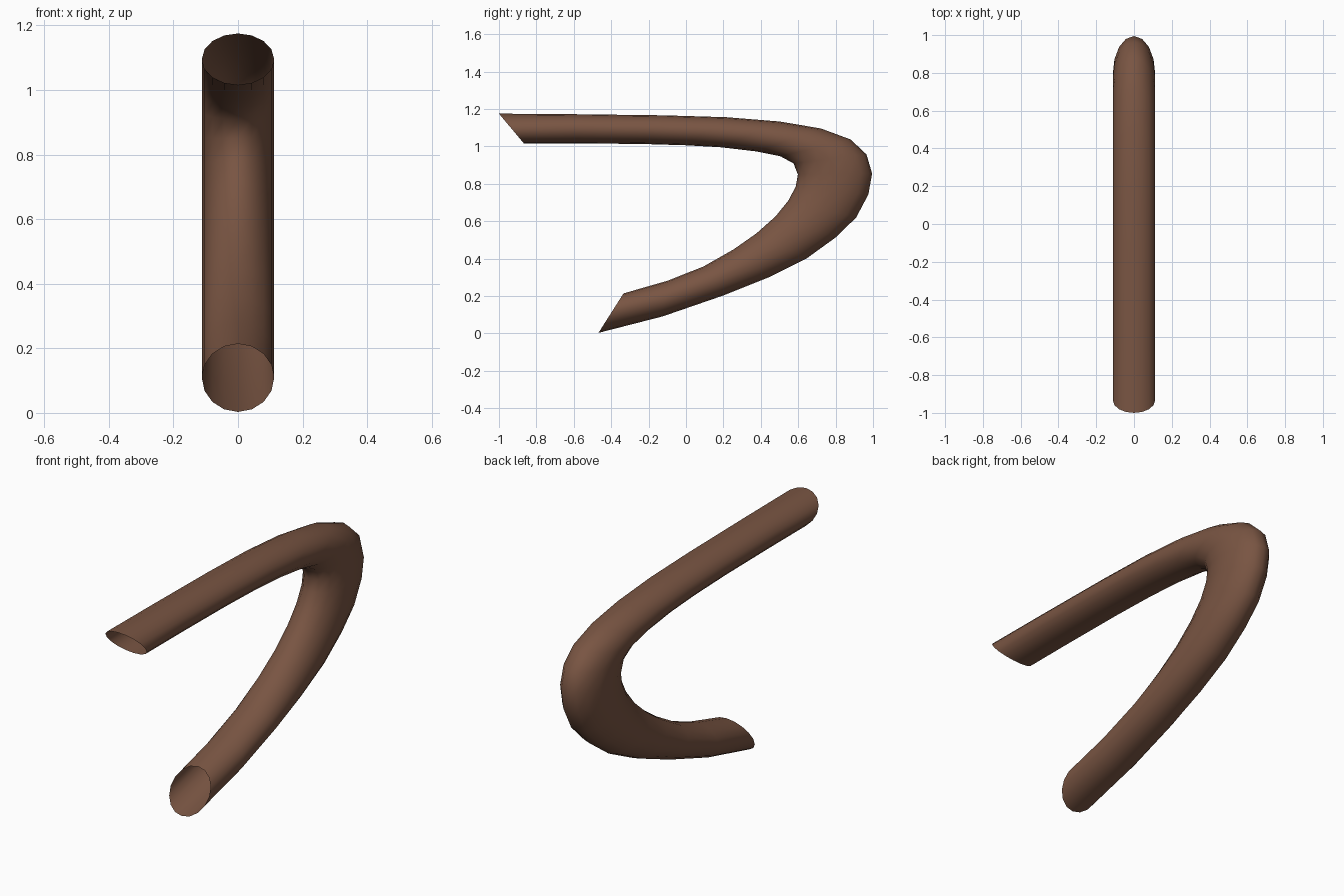
import bpy, bmesh, math

if "Cube" in bpy.data.objects:
    bpy.data.objects.remove(bpy.data.objects["Cube"])

# Paired (y, z) points of each ring: outer edge of the bend, inner edge of the bend
OUTER = [(-1, 1.175), (-.6, 1.172), (-.12, 1.166), (.215, 1.156), (.5, 1.133), (.72, 1.096),
         (.88, 1.037), (.965, .957), (.995, .855), (.975, .743), (.91, .62), (.80, .513),
         (.645, .401), (.44, .299), (.20, .203), (-.125, .091), (-.468, .003)]
INNER = [(-.867, 1.016), (-.58, 1.016), (-.24, 1.013), (0, 1.006), (.19, .995), (.377, .973),
         (.505, .947), (.575, .909), (.598, .85), (.587, .786), (.548, .711), (.479, .626),
         (.377, .535), (.254, .449), (.094, .358), (-.1, .281), (-.334, .214)]
SIDES, HALF_WIDTH = 16, 0.112

# Open bent tube, lofted through the slanted elliptical rings
bm = bmesh.new()
rings = []
for (oy, oz), (iy, iz) in zip(OUTER, INNER):
    ring = []
    for k in range(SIDES):
        a = 2 * math.pi * k / SIDES
        t = (1 - math.cos(a)) / 2
        ring.append(bm.verts.new((HALF_WIDTH * math.sin(a),
                                  oy + (iy - oy) * t, oz + (iz - oz) * t)))
    rings.append(ring)
for r0, r1 in zip(rings, rings[1:]):
    for k in range(SIDES):
        n = (k + 1) % SIDES
        bm.faces.new((r0[k], r0[n], r1[n], r1[k]))
# Make the normals point out of the tube
bm.normal_update()
top = max(bm.faces, key=lambda f: f.calc_center_median().z)
if top.normal.z < 0:
    bmesh.ops.reverse_faces(bm, faces=bm.faces[:])
for f in bm.faces:
    f.smooth = True

mesh = bpy.data.meshes.new("bent_tube")
bm.to_mesh(mesh)
bm.free()
tube = bpy.data.objects.new("bent_tube", mesh)
bpy.context.collection.objects.link(tube)

# Brown finish
mat = bpy.data.materials.new("brown")
mat.diffuse_color = (0.19, 0.09, 0.055, 1)
mat.use_nodes = True
mat.node_tree.nodes["Principled BSDF"].inputs["Base Color"].default_value = mat.diffuse_color
mesh.materials.append(mat)
